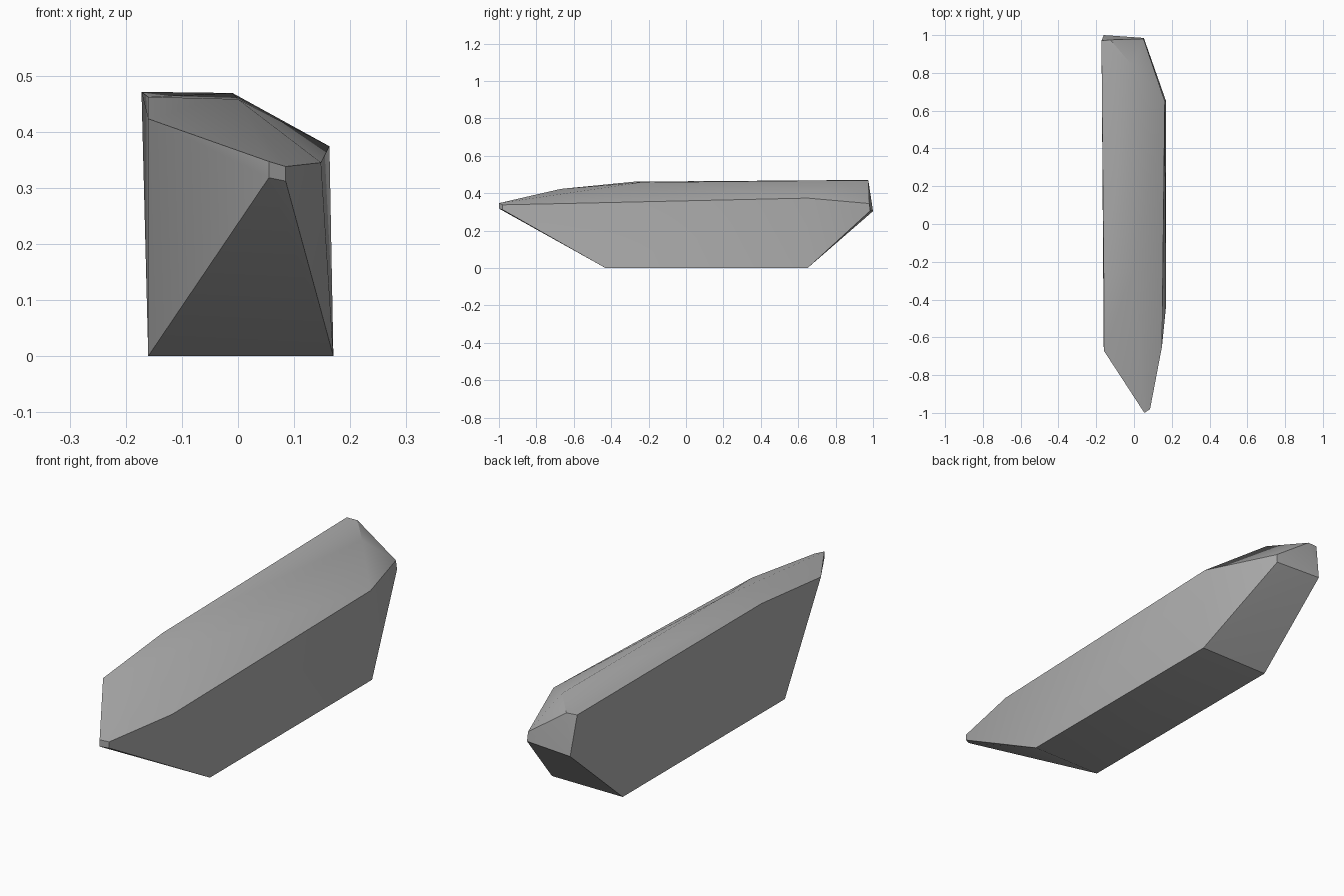
import bpy
import bmesh
import math

cube = bpy.data.objects.get("Cube")
if cube:
    bpy.data.objects.remove(cube, do_unlink=True)

# Plain grey stone
stone = bpy.data.materials.new("grey stone")
stone.use_nodes = True
grey = (0.42, 0.42, 0.42, 1)
stone.diffuse_color = grey
bsdf = stone.node_tree.nodes["Principled BSDF"]
bsdf.inputs["Base Color"].default_value = grey
bsdf.inputs["Roughness"].default_value = 0.9

# Corner groups of the chiselled slab
base = [(-0.16, -0.43, 0), (0.17, -0.43, 0), (0.17, 0.65, 0), (-0.16, 0.65, 0)]
front_tip = [(0.055, -1, 0.347), (0.085, -0.98, 0.338),
             (0.055, -1, 0.318), (0.085, -0.98, 0.312)]
shoulders = [(-0.16, -0.67, 0.423), (0.148, -0.65, 0.345), (0.163, 0.65, 0.374)]
crown = [(-0.16, -0.275, 0.462), (0, -0.24, 0.458),
         (-0.01, 0.84, 0.469), (-0.172, 0.97, 0.471)]
back_tip = [(-0.125, 0.975, 0.469), (0.05, 0.98, 0.345),
            (0.052, 0.985, 0.306), (-0.16, 1, 0.304)]

# Wrap the corners in one convex skin
bm = bmesh.new()
for corner in base + front_tip + shoulders + crown + back_tip:
    bm.verts.new(corner)
bmesh.ops.convex_hull(bm, input=bm.verts)
bmesh.ops.dissolve_limit(bm, angle_limit=math.radians(1),
                         verts=bm.verts, edges=bm.edges)
bmesh.ops.recalc_face_normals(bm, faces=bm.faces)
mesh = bpy.data.meshes.new("stone_slab")
bm.to_mesh(mesh)
bm.free()
mesh.materials.append(stone)
slab = bpy.data.objects.new("stone_slab", mesh)
bpy.context.collection.objects.link(slab)

# Soft shading on the shallow facets, crisp main edges
bpy.context.view_layer.objects.active = slab
slab.select_set(True)
bpy.ops.object.shade_smooth_by_angle(angle=math.radians(30))
